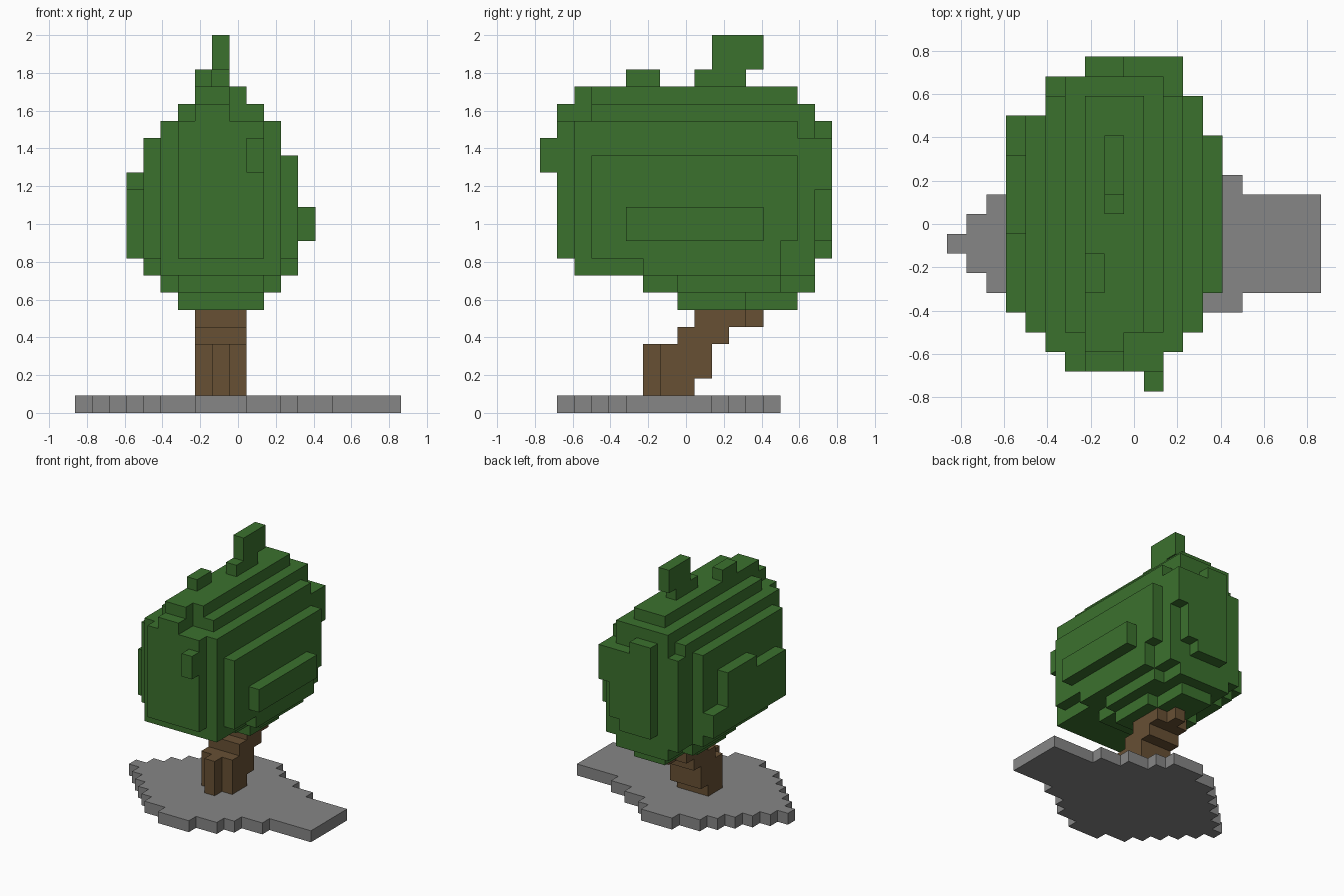
import bpy
import bmesh
from mathutils import Vector

if "Cube" in bpy.data.objects:
    bpy.data.objects.remove(bpy.data.objects["Cube"], do_unlink=True)

UNIT = 2 / 22                      # edge length of one block
ORIGIN = Vector((-9.5, -8.5, 0))   # block grid corner


def make_material(name, colour):
    material = bpy.data.materials.new(name)
    material.use_nodes = True
    material.diffuse_color = (*colour, 1)
    shader = material.node_tree.nodes["Principled BSDF"]
    shader.inputs["Base Color"].default_value = (*colour, 1)
    shader.inputs["Roughness"].default_value = 0.9
    return material


def fill(boxes):
    """Set of grid cells covered by boxes (x0, x1, y0, y1, z0, z1)."""
    return {
        (x, y, z)
        for x0, x1, y0, y1, z0, z1 in boxes
        for x in range(x0, x1)
        for y in range(y0, y1)
        for z in range(z0, z1)
    }


def build_blocks(name, cells, material):
    """Outer skin of a set of cells, with flat areas merged."""
    bm = bmesh.new()
    corners = {}

    def corner(point):
        key = tuple(point)
        if key not in corners:
            corners[key] = bm.verts.new((Vector(key) + ORIGIN) * UNIT)
        return corners[key]

    for cell in sorted(cells):
        for axis in range(3):
            u, v = (axis + 1) % 3, (axis + 2) % 3
            for side in (0, 1):
                neighbour = list(cell)
                neighbour[axis] += 2 * side - 1
                if tuple(neighbour) in cells:
                    continue
                ring = []
                for du, dv in ((0, 0), (1, 0), (1, 1), (0, 1)):
                    point = list(cell)
                    point[axis] += side
                    point[u] += du
                    point[v] += dv
                    ring.append(corner(point))
                bm.faces.new(ring if side else ring[::-1])

    bmesh.ops.dissolve_limit(bm, angle_limit=0.01, verts=bm.verts[:], edges=bm.edges[:])
    mesh = bpy.data.meshes.new(name)
    bm.to_mesh(mesh)
    bm.free()
    mesh.materials.append(material)
    obj = bpy.data.objects.new(name, mesh)
    bpy.context.collection.objects.link(obj)
    return obj


leaf_green = make_material("leaf green", (0.044, 0.165, 0.027))
bark_brown = make_material("bark brown", (0.136, 0.080, 0.034))
stone_grey = make_material("stone grey", (0.238, 0.238, 0.238))

# Ground slab: rows from front to back, as (first x, end x)
ground_rows = [(7, 10), (5, 12), (4, 13), (3, 15), (2, 19), (1, 19), (0, 19),
               (1, 19), (2, 19), (3, 15), (4, 13), (5, 11), (7, 10)]
ground = fill((a, b, y, y + 1, 0, 1) for y, (a, b) in enumerate(ground_rows, start=1))
build_blocks("ground_slab", ground, stone_grey)

# Trunk: stepped blocks leaning to the back
trunk = fill([
    (8, 9, 6, 7, 1, 4),
    (7, 10, 7, 9, 1, 4),
    (7, 10, 9, 10, 2, 4),
    (7, 10, 8, 11, 4, 5),
    (7, 10, 9, 12, 5, 6),
    (8, 9, 12, 13, 5, 6),
])
build_blocks("trunk", trunk, bark_brown)

# Crown middle, front and back faces, and ridge
crown_core = fill([
    (6, 11, 2, 16, 8, 17),
    (6, 11, 1, 2, 9, 17),
    (6, 11, 3, 16, 17, 18),
    (7, 9, 1, 3, 17, 18),
    (7, 10, 3, 15, 18, 19),
    (7, 9, 2, 3, 18, 19),
    (7, 10, 16, 17, 9, 16),
    (7, 9, 16, 17, 16, 17),
    (10, 11, 16, 17, 10, 16),
    (11, 12, 16, 17, 13, 16),
    (5, 12, 15, 16, 8, 16),
])

# Thinner slabs stepping out to the right side
crown_right = fill([
    (5, 6, 2, 15, 8, 17),
    (4, 5, 3, 14, 9, 16),
    (4, 5, 5, 14, 8, 9),
    (3, 4, 4, 8, 9, 13),
    (3, 4, 8, 12, 9, 14),
    (3, 4, 12, 14, 9, 11),
])

# Thinner slabs stepping out to the left side
crown_left = fill([
    (11, 12, 2, 15, 8, 17),
    (12, 13, 3, 14, 9, 15),
    (12, 13, 14, 15, 10, 15),
    (12, 13, 6, 14, 8, 9),
    (13, 14, 5, 13, 10, 12),
])

# Tapered underside
crown_underside = fill([
    (6, 11, 6, 16, 7, 8),
    (5, 12, 8, 14, 7, 8),
    (6, 11, 8, 12, 6, 7),
    (7, 10, 12, 15, 6, 7),
])

# Small tufts on the ridge and the front
crown_tufts = fill([
    (7, 8, 5, 7, 19, 20),
    (8, 9, 9, 12, 19, 20),
    (8, 9, 10, 13, 20, 22),
    (10, 11, 0, 1, 14, 16),
])

crown = crown_core | crown_right | crown_left | crown_underside | crown_tufts
build_blocks("leaf_crown", crown, leaf_green)
